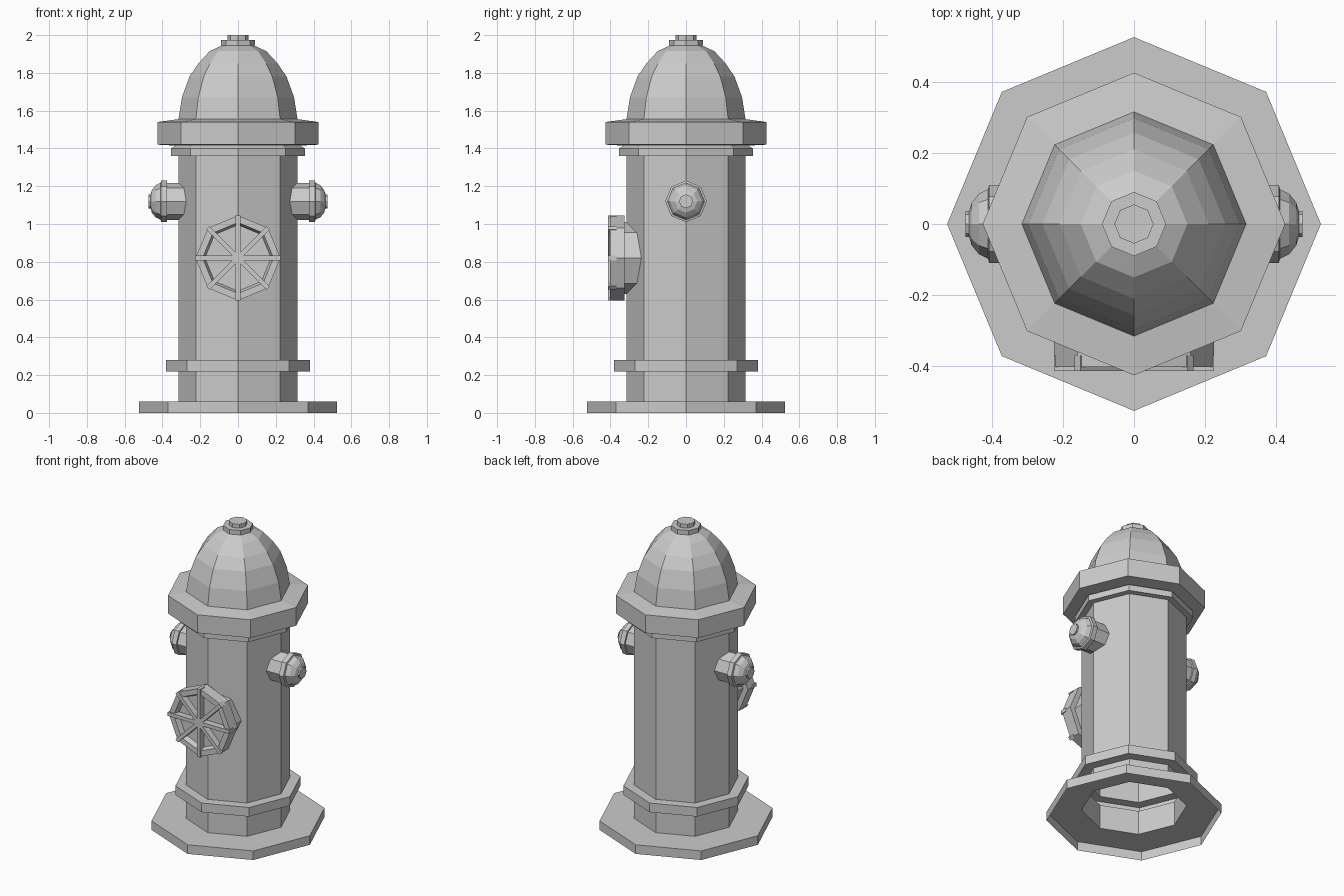
import bpy, bmesh
from math import cos, sin, pi
from mathutils import Matrix

if "Cube" in bpy.data.objects:
    bpy.data.objects.remove(bpy.data.objects["Cube"])

SIDES = 8


def finish(name, bm, matrix):
    bmesh.ops.transform(bm, matrix=matrix, verts=bm.verts)
    mesh = bpy.data.meshes.new(name)
    bm.to_mesh(mesh)
    bm.free()
    obj = bpy.data.objects.new(name, mesh)
    bpy.context.collection.objects.link(obj)
    return obj


def lathe(name, profile, matrix=Matrix()):
    """Octagonal shell from (radius, height) points, open at start, capped at end."""
    bm = bmesh.new()
    rings = []
    for r, h in profile:
        rings.append([bm.verts.new((r * cos(2 * pi * i / SIDES),
                                    r * sin(2 * pi * i / SIDES), h))
                      for i in range(SIDES)])
    for a, b in zip(rings, rings[1:]):
        for i in range(SIDES):
            j = (i + 1) % SIDES
            bm.faces.new((a[i], a[j], b[j], b[i]))
    bm.faces.new(rings[-1])
    return finish(name, bm, matrix)


# Hollow base plate, barrel and its collars
lathe("barrel", [
    (0.525, 0), (0.525, 0.06), (0.315, 0.06), (0.315, 0.22),
    (0.38, 0.22), (0.38, 0.28), (0.315, 0.28), (0.315, 1.36),
    (0.355, 1.36), (0.355, 1.40), (0.33, 1.415),
    (0.425, 1.42), (0.425, 1.54), (0.315, 1.555),
    # dome
    (0.297, 1.67), (0.257, 1.78), (0.21, 1.85), (0.15, 1.915), (0.085, 1.945),
    # top nut
    (0.09, 1.945), (0.09, 1.975), (0.055, 1.975), (0.055, 2.0)])

# Side outlets, one facing each way along x
for side, label in ((1, "right"), (-1, "left")):
    lathe(label + "_outlet", [
        (0.098, 0.24), (0.098, 0.375), (0.11, 0.375), (0.11, 0.407),
        (0.098, 0.41), (0.085, 0.436), (0.06, 0.456), (0.037, 0.463),
        (0.037, 0.474)],
        Matrix.Translation((0, 0, 1.12)) @ Matrix.Rotation(side * pi / 2, 4, 'Y'))

# Front outlet with a dished cap
front = Matrix.Translation((0, 0, 0.82)) @ Matrix.Rotation(pi / 2, 4, 'X')
lathe("front_outlet", [
    (0.19, 0.22), (0.19, 0.325), (0.225, 0.325), (0.225, 0.402),
    (0.188, 0.402), (0.175, 0.37)], front)

# Raised spokes across the cap
for i in range(SIDES // 2):
    bm = bmesh.new()
    bmesh.ops.create_cube(bm, size=1)
    bmesh.ops.transform(bm, verts=bm.verts, matrix=Matrix.Translation((0, 0, 0.391))
                        @ Matrix.Diagonal((0.45, 0.024, 0.044, 1)))
    finish("cap_spoke_%d" % (i + 1), bm, front @ Matrix.Rotation(i * pi / 4, 4, 'Z'))
